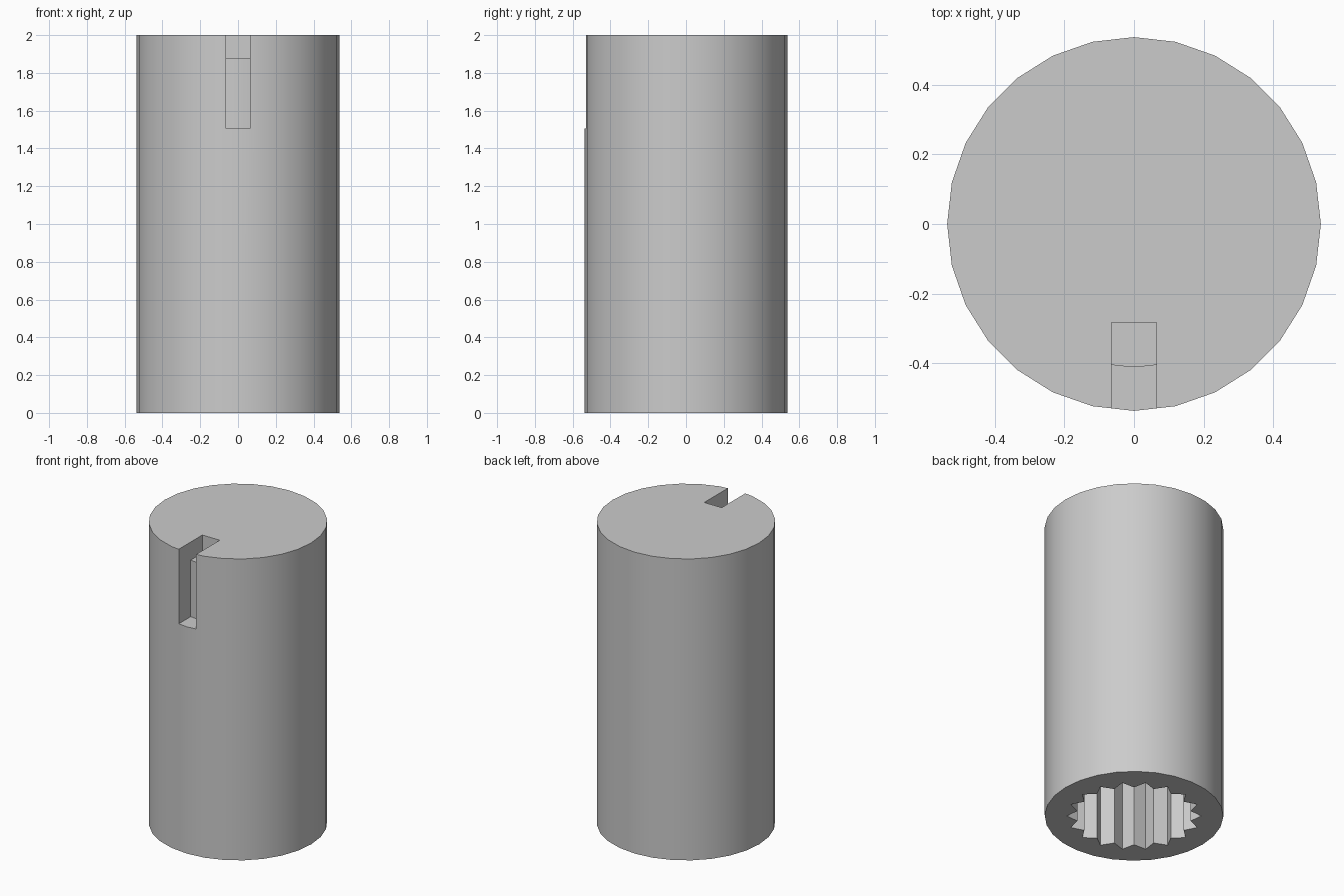
import bpy, bmesh
from math import sin, cos, pi, asin, radians

cube = bpy.data.objects.get("Cube")
if cube:
    bpy.data.objects.remove(cube, do_unlink=True)

RADIUS, HEIGHT = 0.537, 2.0
SLOT = 0.064          # half width of the pointer slot
TEETH = 18

grey = bpy.data.materials.new("plain grey")
grey.use_nodes = True
colour = (0.6, 0.6, 0.6, 1)
grey.diffuse_color = colour
grey.node_tree.nodes["Principled BSDF"].inputs["Base Color"].default_value = colour


def prism(name, outline, z0, z1):
    """Extrude a counter-clockwise xy outline from z0 to z1."""
    bm = bmesh.new()
    low = [bm.verts.new((x, y, z0)) for x, y in outline]
    high = [bm.verts.new((x, y, z1)) for x, y in outline]
    n = len(outline)
    bm.faces.new(low[::-1])
    bm.faces.new(high)
    for i in range(n):
        j = (i + 1) % n
        bm.faces.new((low[i], low[j], high[j], high[i]))
    mesh = bpy.data.meshes.new(name)
    bm.to_mesh(mesh)
    bm.free()
    obj = bpy.data.objects.new(name, mesh)
    bpy.context.collection.objects.link(obj)
    mesh.materials.append(grey)
    return obj


def ring(n, radius):
    """Outline of n points; radius is a function of the point index."""
    return [(radius(i) * cos(2 * pi * i / n), radius(i) * sin(2 * pi * i / n))
            for i in range(n)]


def cut(target, cutter):
    """Subtract the cutter for good and remove it."""
    cutter.hide_render = True
    mod = target.modifiers.new("cut", 'BOOLEAN')
    mod.operation = 'DIFFERENCE'
    mod.solver = 'EXACT'
    mod.object = cutter
    bpy.context.view_layer.objects.active = target
    bpy.ops.object.modifier_apply(modifier=mod.name)
    bpy.data.objects.remove(cutter, do_unlink=True)


# Knob body
body = prism("knob_body", ring(28, lambda i: RADIUS), 0, HEIGHT)

# Splined shaft bore, open at the bottom
bore = prism("bore_cutter", ring(TEETH * 2, lambda i: 0.345 if i % 2 else 0.405), -0.1, 1.35)
cut(body, bore)

# Pointer slot down the front, with a curved back wall
inner = 0.41
a = asin(SLOT / inner)
arc = [(inner * sin(t * a), -inner * cos(t * a)) for t in (1, 0.5, 0, -0.5, -1)]
cut(body, prism("front_slot_cutter", [(-SLOT, -0.7), (SLOT, -0.7)] + arc, 1.505, 2.1))

# Shallow pointer slot across the top
top = [(-SLOT, -0.7), (SLOT, -0.7), (SLOT, -0.283), (-SLOT, -0.283)]
cut(body, prism("top_slot_cutter", top, 1.88, 2.1))

# Smooth round wall, sharp edges elsewhere
bpy.ops.object.select_all(action='DESELECT')
body.select_set(True)
bpy.context.view_layer.objects.active = body
bpy.ops.object.shade_smooth_by_angle(angle=radians(25))
